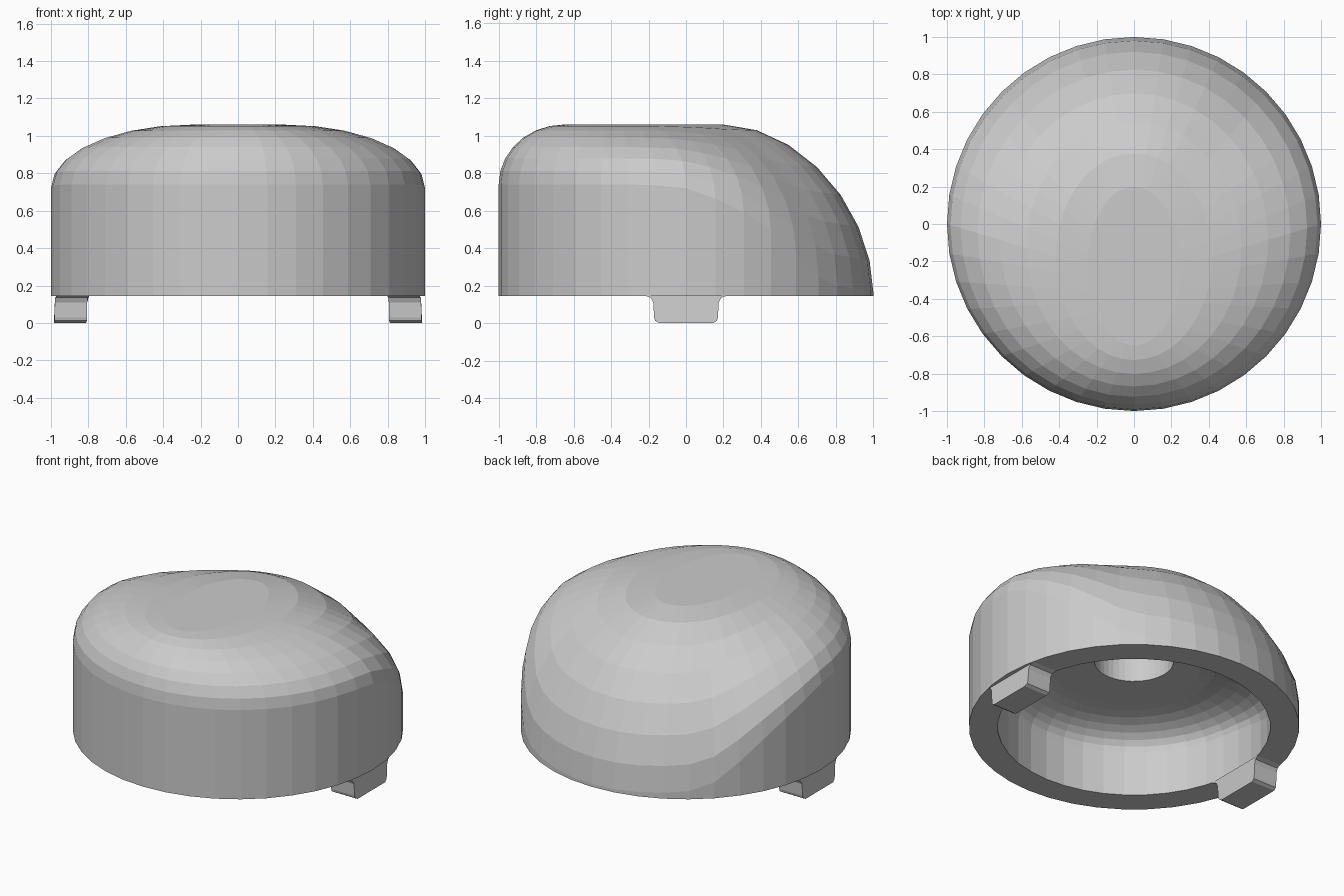
import bpy, bmesh
from math import sin, cos, pi, sqrt

if "Cube" in bpy.data.objects:
    bpy.data.objects.remove(bpy.data.objects["Cube"])

SEG, RINGS = 40, 7
BASE, TOP = 0.145, 1.06

# Height of the upright wall as a function of y on the rim: it drops towards the back
WALL = [(-1.0, 0.74), (-0.2, 0.74), (0.0, 0.72), (0.2, 0.65), (0.4, 0.54),
        (0.6, 0.36), (0.75, 0.21), (1.0, 0.165)]


def wall_height(y):
    for (a, za), (b, zb) in zip(WALL, WALL[1:]):
        if y <= b:
            return za + (zb - za) * max(0, y - a) / (b - a)
    return WALL[-1][1]


def make_object(name, bm):
    bmesh.ops.recalc_face_normals(bm, faces=bm.faces)
    mesh = bpy.data.meshes.new(name)
    bm.to_mesh(mesh)
    bm.free()
    obj = bpy.data.objects.new(name, mesh)
    bpy.context.collection.objects.link(obj)
    return obj


def bridge(bm, a, b):
    n = len(a)
    for i in range(n):
        j = (i + 1) % n
        bm.faces.new((a[i], a[j], b[j], b[i]))


def dome_loops(bm, radius, zscale, flat_x, flat_front, flat_back):
    """Rings from the bottom rim up over the rounded, back-sloping top."""
    angles = [2 * pi * i / SEG for i in range(SEG)]
    loops = [[bm.verts.new((radius * cos(a), radius * sin(a), BASE)) for a in angles]]
    for k in range(RINGS + 1):
        t = cos(k / RINGS * pi / 2)
        ring = []
        for a in angles:
            x, y = cos(a), sin(a)
            fx, fy = flat_x * x, (flat_back + flat_front) / 2 + y * (flat_back - flat_front) / 2
            w = wall_height(y)
            p = 2.0 - 0.15 * max(0, y)
            z = w + (TOP - w) * max(0, 1 - t ** p) ** (1 / p)
            ring.append(bm.verts.new((radius * (fx + (x - fx) * t),
                                      radius * (fy + (y - fy) * t),
                                      BASE + (z - BASE) * zscale)))
        loops.append(ring)
    for a, b in zip(loops, loops[1:]):
        bridge(bm, a, b)
    return loops


# Cap body: outer dome, flat bottom rim, inner cavity and blind centre hole
bm = bmesh.new()
outer = dome_loops(bm, 1.0, 1.0, 0.25, -0.65, 0.2)
inner = dome_loops(bm, 0.825, 0.5, 0.55, -0.65, 0.45)
bm.faces.new(outer[-1])
bridge(bm, outer[0], inner[0])
ceiling = BASE + (TOP - BASE) * 0.5
hole = [[bm.verts.new((0.24 * cos(2 * pi * i / SEG), 0.24 * sin(2 * pi * i / SEG), z))
         for i in range(SEG)] for z in (ceiling, 0.85)]
bridge(bm, inner[-1], hole[0])
bridge(bm, hole[0], hole[1])
bm.faces.new(hole[1])
make_object("cap_body", bm)

# Locating tabs: rounded corners below, small flare where they join the rim
HALF = [(0.145, 0.0), (0.165, 0.012), (0.17, 0.03), (0.175, 0.11), (0.187, 0.135), (0.215, BASE)]
profile = [(-y, z) for y, z in reversed(HALF)] + HALF
for side, name in ((1, "tab_right"), (-1, "tab_left")):
    bm = bmesh.new()
    out, inn = [[bm.verts.new((side * sqrt(r * r - y * y), y, z)) for y, z in profile]
                for r in (0.995, 0.825)]
    bridge(bm, out, inn)
    bm.faces.new(out)
    bm.faces.new(inn)
    make_object(name, bm)
